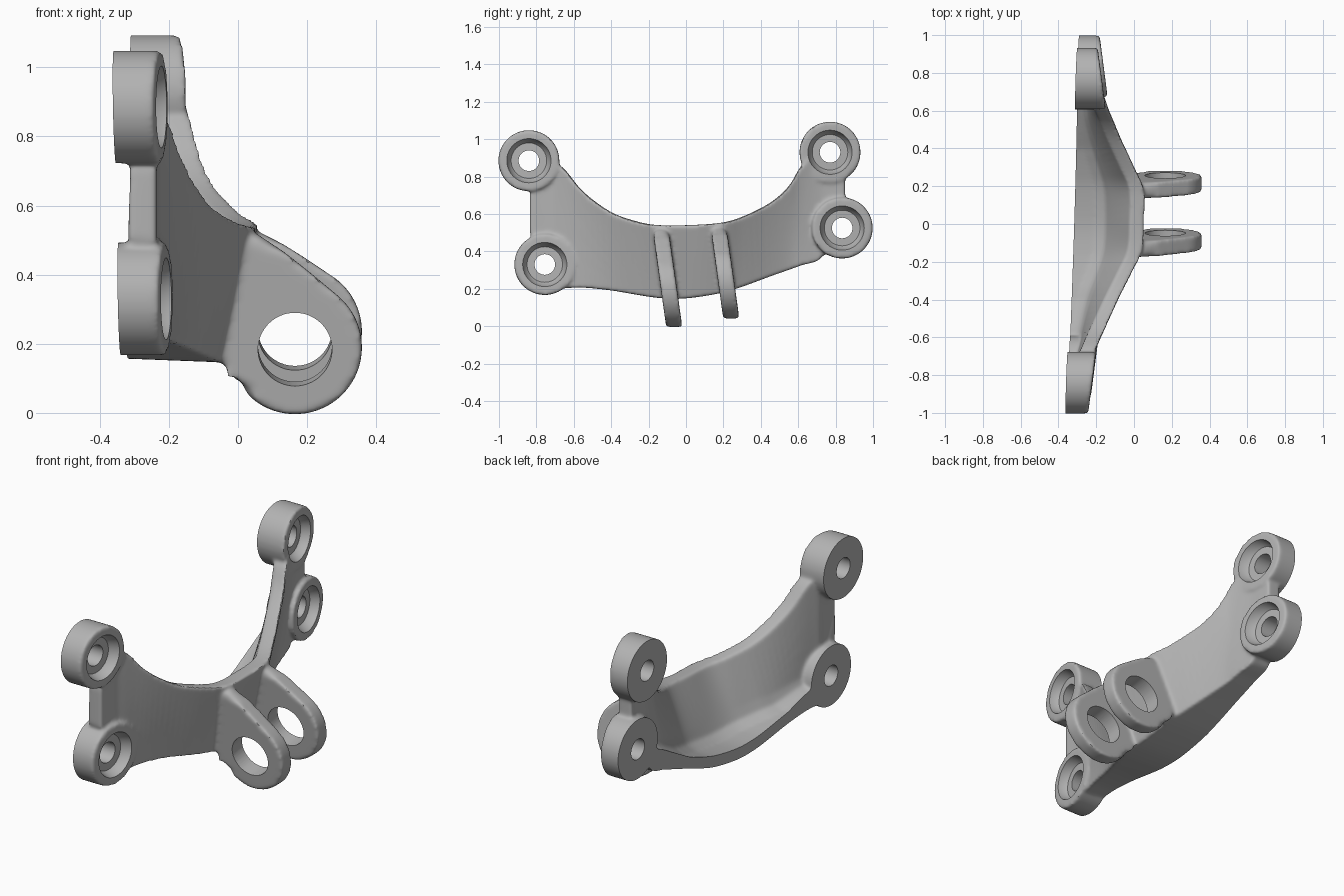
import bpy, bmesh, math
from mathutils import Matrix, Vector

if "Cube" in bpy.data.objects:
    bpy.data.objects.remove(bpy.data.objects["Cube"], do_unlink=True)

SEGMENTS = 64
PADS = [(-.84, .885), (-.755, .33), (.77, .93), (.835, .525)]   # y, z
LUG_CENTRE = Vector((.165, -.09, .19))
BORE_AXIS = Vector((0, 1, .15)).normalized()


def back_x(y, z):
    """Slightly tilted mounting plane."""
    return -.322 + .032 * y - .02 * (z - .5)


def make_object(name, bm):
    bmesh.ops.recalc_face_normals(bm, faces=bm.faces[:])
    mesh = bpy.data.meshes.new(name)
    bm.to_mesh(mesh)
    bm.free()
    obj = bpy.data.objects.new(name, mesh)
    bpy.context.collection.objects.link(obj)
    return obj


def skin(bm, loops):
    """Closed solid through a row of matching loops of points."""
    rows = [[bm.verts.new(p) for p in loop] for loop in loops]
    n = len(rows[0])
    for a, b in zip(rows, rows[1:]):
        for i in range(n):
            j = (i + 1) % n
            bm.faces.new((a[i], a[j], b[j], b[i]))
    return [bm.faces.new(rows[0]), bm.faces.new(rows[-1][::-1])]


def lathe_x(bm, y, z, rings):
    """Turned solid along x from rings of (x, radius, lean)."""
    loops = []
    for x, r, lean in rings:
        loop = []
        for i in range(SEGMENTS):
            a = math.tau * i / SEGMENTS
            dy = r * math.cos(a)
            loop.append((x + lean * dy, y + dy, z + r * math.sin(a)))
        loops.append(loop)
    skin(bm, loops)


def pad_lean(y):
    """Pad fronts rise toward the middle of the bracket."""
    return -math.copysign(.13, y)


def catmull(rows, steps):
    """Smooth interpolation between table rows."""
    out = []
    pad = [rows[0]] + rows + [rows[-1]]
    for p0, p1, p2, p3 in zip(pad, pad[1:], pad[2:], pad[3:]):
        for s in range(steps):
            t = s / steps
            out.append([b + .5 * t * (c - a + t * (2 * a - 5 * b + 4 * c - d
                        + t * (3 * (b - c) + d - a)))
                        for a, b, c, d in zip(p0, p1, p2, p3)])
    return out + [rows[-1]]


solid = bmesh.new()

# Two leaning clevis lugs with rounded rims
profile = [(0, .52), (.06, .515), (.13, .468), (.2, .413)]
for i in range(25):
    a = math.radians(50 - 185 * i / 24)
    profile.append((LUG_CENTRE.x + .194 * math.cos(a),
                    LUG_CENTRE.z + .194 * math.sin(a)))
profile += [(.012, .085), (-.01, .118), (-.04, .14), (-.09, .165)]
rims = []
for mid_y, lift in ((-.09, 0), (.215, .045)):
    outline = [(x, z + lift * (x / .287 if z > .34 else 1))
               for x, z in profile]
    caps = skin(solid, [[(x, mid_y + side - .14 * (z - lift - LUG_CENTRE.z), z)
                         for x, z in outline] for side in (-.043, .043)])
    rims += [edge for cap in caps for edge in cap.edges]
bmesh.ops.bevel(solid, geom=rims, offset=.034, segments=5, profile=.5,
                affect='EDGES')

# Arched wall with floor: y, front x at top, front x at bottom, top z, bottom z
STATIONS = [
    (-.835, -.235, -.235, .70, .50),
    (-.80, -.235, -.235, .80, .40),
    (-.72, -.225, -.23, .85, .24),
    (-.66, -.20, -.215, .85, .205),
    (-.55, -.15, -.19, .72, .205),
    (-.40, -.08, -.15, .61, .19),
    (-.25, -.005, -.09, .557, .165),
    (-.14, .045, -.055, .54, .15),
    (0, .055, -.045, .54, .148),
    (.18, .055, -.05, .552, .175),
    (.30, .005, -.08, .585, .21),
    (.45, -.065, -.13, .66, .265),
    (.55, -.107, -.16, .75, .30),
    (.62, -.137, -.17, .86, .325),
    (.72, -.17, -.185, .92, .36),
    (.80, -.185, -.185, .85, .48),
    (.85, -.19, -.19, .80, .68),
]
WALL, FLOOR, RISE = .08, .06, .012
sections = []
for y, xt, xb, zt, zb in catmull(STATIONS, 5):
    rear = back_x(y, zb) + (.03 if abs(y) > .72 else -.04)
    inner_top = max(xt - WALL, rear + .005)
    inner = max(xb - WALL, rear + .005)
    cove = max(.002, min(.08, .5 * (inner - rear)))
    floor_z = zb + RISE + FLOOR + .2 * max(0, abs(y) - .4)
    sections.append([(x, y, z) for x, z in (
        (xt, zt), (xb, zb), (rear, zb + RISE), (rear, floor_z),
        (inner - cove, floor_z), (inner - .3 * cove, floor_z + .3 * cove),
        (inner, floor_z + cove), (inner_top, zt))])
skin(solid, sections)

# Four round mounting pads, thicker toward the middle
for y, z in PADS:
    back = back_x(y, z)
    lathe_x(solid, y, z, [(back - .04, .163, 0),
                          (back + .135, .163, pad_lean(y))])

bracket = make_object("bracket", solid)

# Cutter that leaves the flat mounting plane
bm = bmesh.new()
corners = [(-1.5, -1), (1.5, -1), (1.5, 2), (-1.5, 2)]
skin(bm, [[(-1, y, z) for y, z in corners],
          [(back_x(y, z), y, z) for y, z in corners]])
back_cutter = make_object("back_cutter", bm)

# Cutter for bolt holes, their counterbores and the clevis bore
bm = bmesh.new()
for y, z in PADS:
    back = back_x(y, z)
    floor = back + .088
    lean = pad_lean(y)
    lathe_x(bm, y, z, [(back - .1, .055, 0), (floor, .055, lean),
                       (floor, .095, lean), (floor + .012, .104, lean),
                       (floor + .046, .118, lean), (floor + .12, .13, lean)])
middle = LUG_CENTRE + BORE_AXIS * .15
turn = BORE_AXIS.to_track_quat('Z', 'Y').to_matrix().to_4x4()
bmesh.ops.create_cone(bm, cap_ends=True, segments=SEGMENTS, radius1=.107,
                      radius2=.107, depth=.7,
                      matrix=Matrix.Translation(middle) @ turn)
hole_cutter = make_object("hole_cutter", bm)

# Fuse and blend the parts, then cut the machined faces
remesh = bracket.modifiers.new("fuse", 'REMESH')
remesh.mode = 'VOXEL'
remesh.voxel_size = .008
blend = bracket.modifiers.new("blend", 'SMOOTH')
blend.factor = .5
blend.iterations = 16
for cutter in (back_cutter, hole_cutter):
    cutter.hide_render = True
    cut = bracket.modifiers.new("cut", 'BOOLEAN')
    cut.operation = 'DIFFERENCE'
    cut.solver = 'EXACT'
    cut.object = cutter

bpy.context.view_layer.update()
graph = bpy.context.evaluated_depsgraph_get()
finished = bpy.data.meshes.new_from_object(bracket.evaluated_get(graph))
bracket.modifiers.clear()
bracket.data = finished
finished.name = "bracket"
for cutter in (back_cutter, hole_cutter):
    bpy.data.objects.remove(cutter, do_unlink=True)

# Plain grey metal
grey = bpy.data.materials.new("grey_metal")
grey.use_nodes = True
colour = (.45, .45, .45, 1)
grey.diffuse_color = colour
grey.node_tree.nodes["Principled BSDF"].inputs["Base Color"].default_value = colour
finished.materials.clear()
finished.materials.append(grey)
for face in finished.polygons:
    face.material_index = 0

bpy.ops.object.select_all(action='DESELECT')
bracket.select_set(True)
bpy.context.view_layer.objects.active = bracket
bpy.ops.object.shade_smooth_by_angle(angle=math.radians(35))
